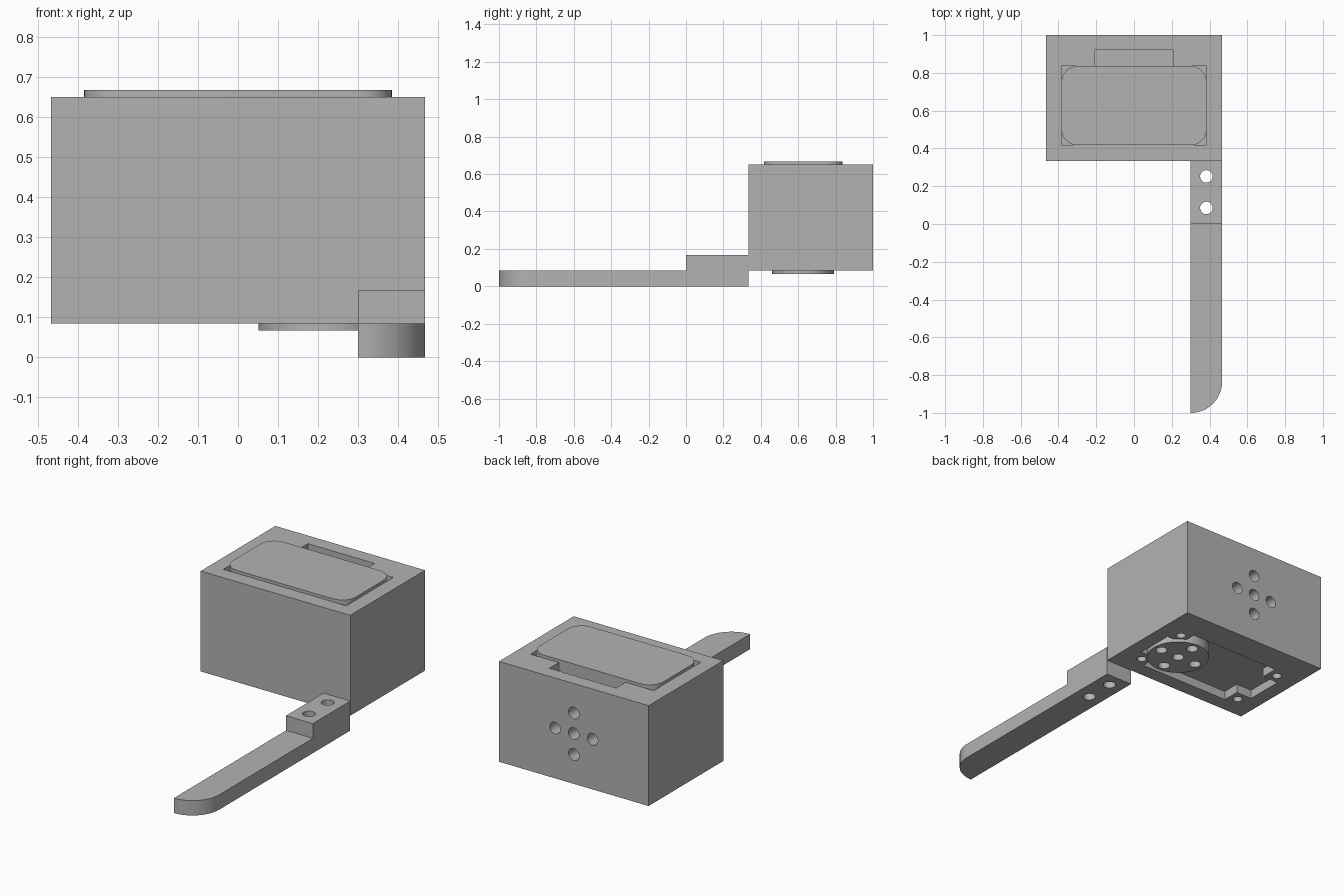
import bpy, bmesh
from math import sin, cos, pi, radians
from mathutils import Matrix

if "Cube" in bpy.data.objects:
    bpy.data.objects.remove(bpy.data.objects["Cube"], do_unlink=True)

grey = bpy.data.materials.new("plain_grey")
grey.use_nodes = True
colour = (0.45, 0.45, 0.45, 1)
grey.diffuse_color = colour
grey.node_tree.nodes["Principled BSDF"].inputs["Base Color"].default_value = colour


def prism(name, outline, z0, z1):
    """Extrude a counter-clockwise outline from z0 to z1."""
    bm = bmesh.new()
    face = bm.faces.new([bm.verts.new((x, y, z0)) for x, y in outline])
    top = bmesh.ops.extrude_face_region(bm, geom=[face])["geom"]
    bmesh.ops.translate(bm, vec=(0, 0, z1 - z0),
                        verts=[v for v in top if isinstance(v, bmesh.types.BMVert)])
    bmesh.ops.recalc_face_normals(bm, faces=bm.faces)
    mesh = bpy.data.meshes.new(name)
    bm.to_mesh(mesh)
    bm.free()
    mesh.materials.append(grey)
    ob = bpy.data.objects.new(name, mesh)
    bpy.context.collection.objects.link(ob)
    return ob


def rect(x0, x1, y0, y1):
    return [(x0, y0), (x1, y0), (x1, y1), (x0, y1)]


def arc(cx, cy, r, start, end, n):
    return [(cx + r * cos(radians(start + (end - start) * i / n)),
             cy + r * sin(radians(start + (end - start) * i / n))) for i in range(n + 1)]


def circle(cx, cy, r, n=48):
    return arc(cx, cy, r, 0, 360, n)[:-1]


def cut(target, cutter):
    mod = target.modifiers.new("cut", 'BOOLEAN')
    mod.operation = 'DIFFERENCE'
    mod.solver = 'EXACT'
    mod.object = cutter
    bpy.context.view_layer.objects.active = target
    bpy.ops.object.modifier_apply(modifier=mod.name)
    bpy.data.objects.remove(cutter, do_unlink=True)


W, FRONT, BACK = 0.467, 0.334, 1.0      # half width and depth limits of housing
BOTTOM, TOP = 0.084, 0.65
PX, PY0, PY1 = 0.384, 0.417, 0.836      # pocket limits
DEPTH, MID = 0.05, 0.625
CROSS = [(0, 0), (1, 0), (-1, 0), (0, 1), (0, -1)]
STEP, HOLE = 0.117, 0.033

# Housing with the lid pocket and connector slot on top
housing = prism("housing", rect(-W, W, FRONT, BACK), BOTTOM, TOP)
pocket = rect(-PX, PX, PY0, PY1)[:3] + [(0.208, PY1), (0.208, 0.92),
                                       (-0.208, 0.92), (-0.208, PY1), (-PX, PY1)]
cut(housing, prism("lid_pocket", pocket, TOP - DEPTH, TOP + 0.1))

# Underside pocket with square corners left standing
c = 0.1
under = [(-PX + c, PY0), (PX - c, PY0), (PX - c, PY0 + c), (PX, PY0 + c),
         (PX, PY1 - c), (PX - c, PY1 - c), (PX - c, PY1), (-PX + c, PY1),
         (-PX + c, PY1 - c), (-PX, PY1 - c), (-PX, PY0 + c), (-PX + c, PY0 + c)]
cut(housing, prism("under_pocket", under, -0.1, BOTTOM + DEPTH))

# Screw holes in the underside corners
for x in (-0.335, 0.335):
    for y in (0.462, 0.788):
        cut(housing, prism("corner_hole", circle(x, y, 0.025, 32), -0.1, BOTTOM + 0.083))

# Cross of holes in the back wall
for i, j in CROSS:
    drill = prism("back_hole", circle(0, 0, HOLE), -0.083, 0.1)
    drill.data.transform(Matrix.Translation((i * STEP, BACK, 0.367 + j * STEP))
                         @ Matrix.Rotation(-pi / 2, 4, 'X'))
    cut(housing, drill)

# Rounded lid plate
r = 0.085
lid = []
for k, (x, y) in enumerate(rect(-PX + r, PX - r, PY0 + r, PY1 - r)):
    lid += arc(x, y, r, 180 + 90 * k, 270 + 90 * k, 12)
prism("lid_plate", lid, TOP - DEPTH, TOP + 0.017)

# Output disc with a cross of holes
disc = prism("output_disc", circle(0.217, MID, 0.166, 64), BOTTOM - 0.017, BOTTOM + DEPTH)
for i, j in CROSS:
    cut(disc, prism("disc_hole", circle(0.217 + i * STEP, MID + j * STEP, 0.031),
                    -0.1, BOTTOM + DEPTH - 0.005))

# Arm with a rounded tip and a raised mounting block
AX = 0.3
tip = W - AX
arm = prism("finger_arm", [(AX, 0), (AX, -1)] + arc(AX, -1 + tip, tip, 270, 360, 24)[1:]
            + [(W, 0)], 0, BOTTOM)
block = prism("mounting_block", rect(AX, W, 0, FRONT - 0.001), 0, 0.167)
for y in (0.085, 0.252):
    cut(block, prism("bolt_hole", circle(0.383, y, HOLE), -0.1, 0.3))

# Smooth the curved walls and keep the edges sharp
bpy.ops.object.select_all(action='DESELECT')
for ob in bpy.context.collection.objects:
    if ob.type == 'MESH' and grey.name in ob.data.materials:
        ob.select_set(True)
        bpy.context.view_layer.objects.active = ob
bpy.ops.object.shade_smooth_by_angle(angle=radians(30))
